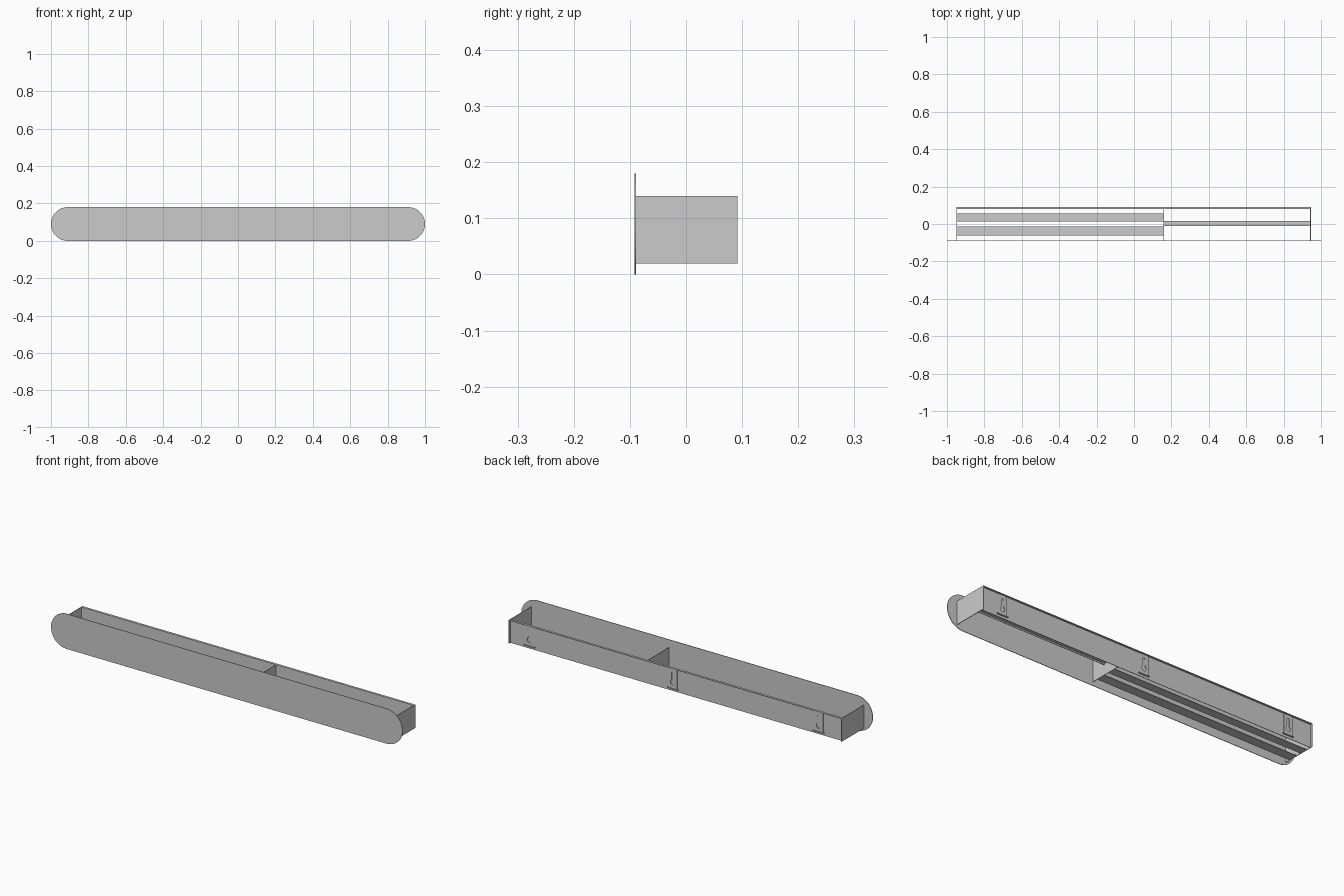
import bpy, math

if "Cube" in bpy.data.objects:
    bpy.data.objects.remove(bpy.data.objects["Cube"])


def box(name, x, y, z):
    """Box from (min, max) pairs."""
    bpy.ops.mesh.primitive_cube_add(size=1, location=[sum(p) / 2 for p in (x, y, z)])
    ob = bpy.context.object
    ob.name = name
    ob.scale = [p[1] - p[0] for p in (x, y, z)]
    bpy.ops.object.transform_apply(location=False, rotation=False, scale=True)
    return ob


def arc(cx, cz, r, a0, a1, n):
    return [(cx + r * math.cos(math.radians(a0 + (a1 - a0) * i / n)),
             cz + r * math.sin(math.radians(a0 + (a1 - a0) * i / n))) for i in range(n + 1)]


def sheet(name, loops, x, y0, y1):
    """Flat plate in the xz plane; loops after the first become holes."""
    cu = bpy.data.curves.new(name, 'CURVE')
    cu.dimensions = '2D'
    cu.fill_mode = 'BOTH'
    cu.extrude = (y1 - y0) / 2
    for loop in loops:
        sp = cu.splines.new('POLY')
        sp.points.add(len(loop) - 1)
        for p, (u, v) in zip(sp.points, loop):
            p.co = (u, v, 0, 1)
        sp.use_cyclic_u = True
    ob = bpy.data.objects.new(name, cu)
    bpy.context.collection.objects.link(ob)
    ob.location = (x, (y0 + y1) / 2, 0)
    ob.rotation_euler = (math.pi / 2, 0, 0)
    bpy.ops.object.select_all(action='DESELECT')
    ob.select_set(True)
    bpy.context.view_layer.objects.active = ob
    bpy.ops.object.convert(target='MESH')
    bpy.ops.object.shade_smooth_by_angle(angle=math.radians(30))
    return bpy.context.object


L, D, R = -0.95, 0.16, 0.945      # left end, divider, right end
T = 0.003                         # sheet thickness
Z = (0.02, 0.14)

# rounded front panel
sheet("front_panel", [arc(0.91, 0.09, 0.09, -90, 90, 32) + arc(-0.91, 0.09, 0.09, 90, 270, 32)],
      0, -0.092, -0.089)

# end plates and divider
box("left_end_plate", (L, L + T), (-0.089, 0.092), Z)
box("right_end_plate", (R - T, R), (-0.089, 0.092), Z)
box("divider", (D - T / 2, D + T / 2), (-0.089, 0.081), Z)

# recessed back panel with overhanging top flange
box("back_panel", (L + T, R - T), (0.080, 0.0825), Z)
box("back_top_flange", (L + T, R - T), (0.0825, 0.092), (Z[1] - T, Z[1]))

# two floor slats on the left side
for name, y in (("rear_floor_slat", (0.014, 0.057)), ("front_floor_slat", (-0.062, -0.013))):
    box(name, (L + T, D), y, (Z[0], Z[0] + T))

# narrow rail with a lip on the right side
box("rail", (D, R - T), (-0.009, 0.015), (0.077, 0.080))
box("rail_lip", (D, R - T), (-0.012, -0.009), (0.070, 0.080))

# keyhole hanging brackets on the back
keyhole = arc(0, 0.065, 0.013, 122, 418, 24) + arc(0, 0.112, 0.0065, 0, 180, 12)
plate = [(-0.025, 0.035), (0.025, 0.035), (0.025, 0.135), (-0.025, 0.135)]
for i, x in enumerate((-0.815, 0.015, 0.83)):
    sheet(f"hanging_bracket_{i + 1}", [plate, keyhole], x, 0.084, 0.087)
    box(f"bracket_foot_{i + 1}", (x - 0.03, x + 0.03), (0.0825, 0.091), (0.032, 0.035))
